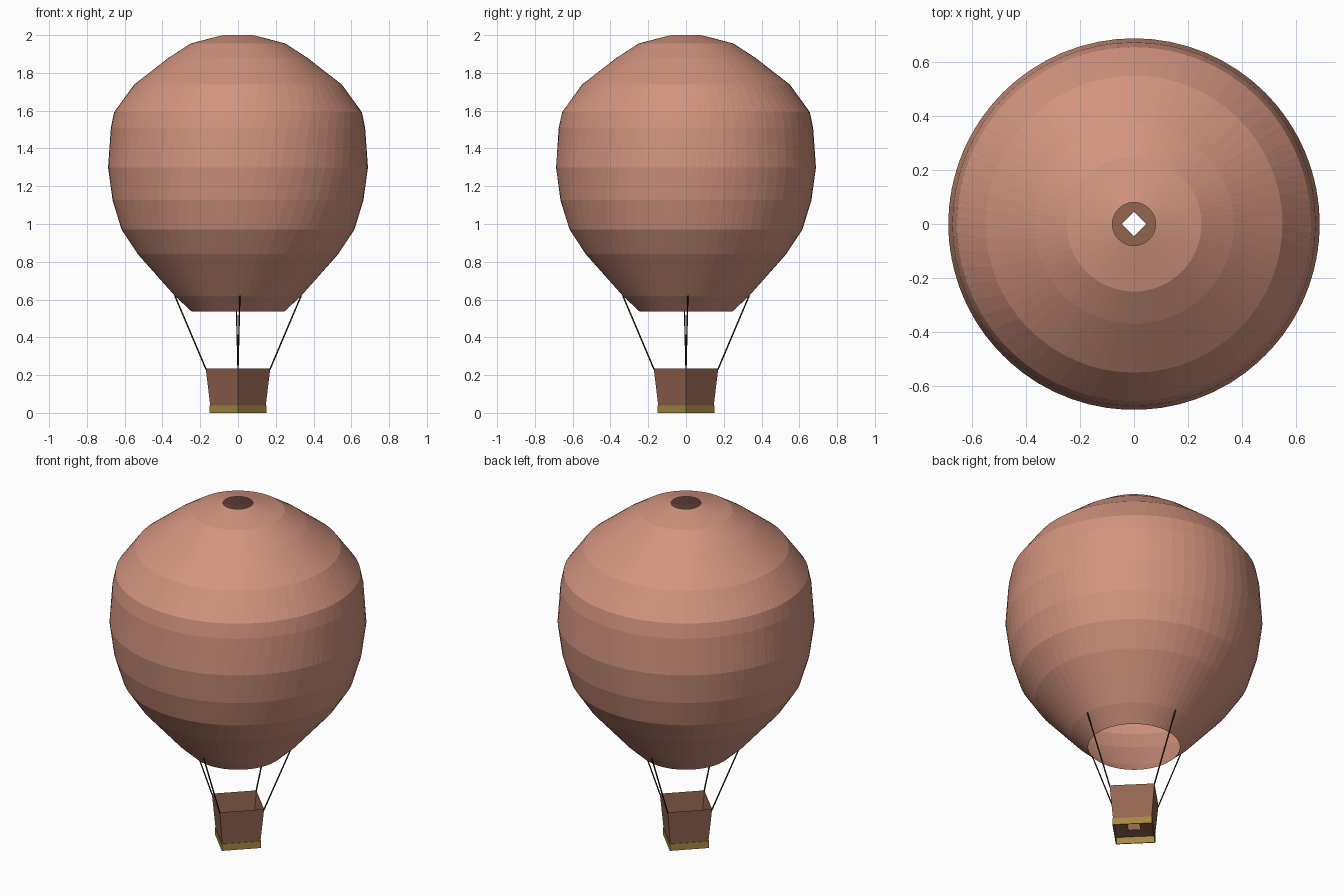
import bpy
from math import sin, cos, pi
from mathutils import Vector

cube = bpy.data.objects.get("Cube")
if cube:
    bpy.data.objects.remove(cube, do_unlink=True)


def material(name, rgb):
    mat = bpy.data.materials.new(name)
    mat.use_nodes = True
    mat.diffuse_color = (*rgb, 1)
    mat.node_tree.nodes["Principled BSDF"].inputs["Base Color"].default_value = (*rgb, 1)
    return mat


terracotta = material("terracotta fabric", (0.65, 0.295, 0.21))
wicker = material("brown wicker", (0.29, 0.13, 0.08))
gold = material("dull gold", (0.37, 0.25, 0.055))
dark = material("dark rope", (0.028, 0.022, 0.014))


def add_mesh(name, verts, faces, mat):
    mesh = bpy.data.meshes.new(name)
    mesh.from_pydata(verts, [], faces)
    mesh.materials.append(mat)
    obj = bpy.data.objects.new(name, mesh)
    bpy.context.collection.objects.link(obj)
    return obj


def lathe(name, profile, sides, mat, twist=0, lean=0, inward=False, closed=False):
    """Turn (radius, z) rings about z; twist shifts each ring, lean pushes it to -y."""
    verts, faces = [], []
    for ring, (r, z) in enumerate(profile):
        for s in range(sides):
            a = 2 * pi * (s + twist * ring) / sides
            verts.append((r * cos(a), r * (sin(a) - lean), z))
    count = len(profile)
    for ring in range(count if closed else count - 1):
        lo, hi = ring * sides, (ring + 1) % count * sides
        for s in range(sides):
            t = (s + 1) % sides
            face = (lo + s, lo + t, hi + t, hi + s)
            faces.append(face[::-1] if inward else face)
    return add_mesh(name, verts, faces, mat)


# Envelope, open at the mouth and at the crown vent
envelope = [(0.246, 0.537), (0.335, 0.62), (0.53, 0.84), (0.617, 0.972),
            (0.664, 1.126), (0.688, 1.3), (0.673, 1.51), (0.656, 1.592),
            (0.55, 1.738), (0.37, 1.878), (0.25, 1.956), (0.12, 1.99), (0.08, 2.0)]
lathe("envelope", envelope, 64, terracotta)
# Inner lining that faces the hot air, its panels running at a slant
lathe("envelope_lining", envelope, 64, terracotta, twist=0.5, lean=0.001, inward=True)

# Four-sided basket, corners on the axes, with a square opening in its floor
lathe("basket_walls", [(0.147, 0.04), (0.171, 0.235)], 4, wicker)
lathe("basket_floor", [(0.045, 0.043), (0.147, 0.04)], 4, wicker)

# Trim band around the foot of the basket
lathe("basket_trim", [(0.145, 0.0), (0.151, 0.0), (0.151, 0.04), (0.145, 0.04)],
      4, gold, closed=True)

# Ropes from the basket corners to the envelope
for side, (x, y) in {"left": (1, 0), "back": (0, 1),
                     "right": (-1, 0), "front": (0, -1)}.items():
    start = Vector((0.169 * x, 0.169 * y, 0.23))
    end = Vector((0.335 * x - 0.01 * y, 0.335 * y + 0.01 * x, 0.622))
    bpy.ops.mesh.primitive_cylinder_add(vertices=6, radius=0.0038,
                                        depth=(end - start).length,
                                        location=(start + end) / 2)
    rope = bpy.context.object
    rope.name = side + "_rope"
    rope.rotation_euler = (end - start).to_track_quat("Z", "Y").to_euler()
    rope.data.materials.append(dark)
